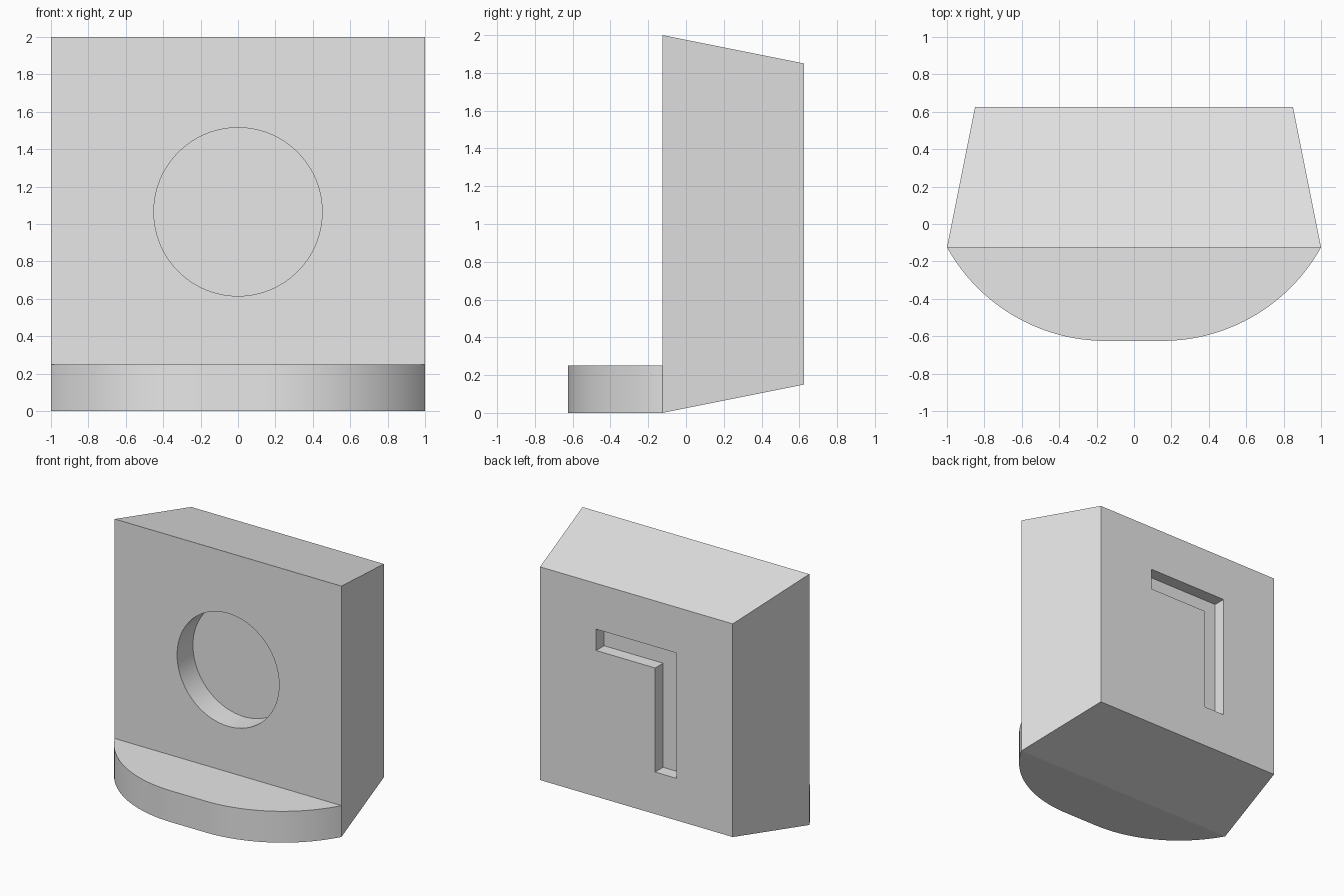
import bpy
import bmesh
import math
from mathutils import Matrix, Vector

old = bpy.data.objects.get("Cube")
if old:
    bpy.data.objects.remove(old, do_unlink=True)

# Single plain grey
grey = bpy.data.materials.new("plain_grey")
grey.use_nodes = True
grey.diffuse_color = (0.8, 0.8, 0.8, 1)
grey.node_tree.nodes["Principled BSDF"].inputs["Base Color"].default_value = (0.8, 0.8, 0.8, 1)

FRONT, BACK = -0.125, 0.625   # y of the block's front and back faces


def finish(name, bm):
    bmesh.ops.recalc_face_normals(bm, faces=bm.faces)
    mesh = bpy.data.meshes.new(name)
    bm.to_mesh(mesh)
    bm.free()
    mesh.materials.append(grey)
    obj = bpy.data.objects.new(name, mesh)
    bpy.context.collection.objects.link(obj)
    return obj


def prism(name, outline, offset):
    """Extrude a closed outline of 3D points along an offset."""
    bm = bmesh.new()
    face = bm.faces.new([bm.verts.new(p) for p in outline])
    top = bmesh.ops.extrude_face_region(bm, geom=[face])["geom"]
    verts = [v for v in top if isinstance(v, bmesh.types.BMVert)]
    bmesh.ops.translate(bm, verts=verts, vec=Vector(offset))
    return finish(name, bm)


def carve(target, cutter):
    """Cut a recess, then drop the cutter."""
    cutter.hide_render = True
    mod = target.modifiers.new("recess", 'BOOLEAN')
    mod.operation = 'DIFFERENCE'
    mod.solver = 'EXACT'
    mod.object = cutter
    bpy.context.view_layer.objects.active = target
    bpy.ops.object.modifier_apply(modifier=mod.name)
    bpy.data.objects.remove(cutter, do_unlink=True)


def smooth(obj):
    bpy.ops.object.select_all(action='DESELECT')
    obj.select_set(True)
    bpy.context.view_layer.objects.active = obj
    bpy.ops.object.shade_smooth_by_angle(angle=math.radians(25))


# Main block, tapering towards the back
bm = bmesh.new()
bmesh.ops.create_cube(bm, size=2)
for v in bm.verts:
    scale = 0.85 if v.co.y > 0 else 1
    v.co = (v.co.x * scale, BACK if v.co.y > 0 else FRONT, 1 + v.co.z * scale)
block = finish("block", bm)

# Round recess in the front, 0.2 deep
bm = bmesh.new()
bmesh.ops.create_cone(bm, cap_ends=True, segments=96, radius1=0.45, radius2=0.45, depth=0.4,
                      matrix=Matrix.Translation((0, FRONT, 1.065)) @ Matrix.Rotation(math.pi / 2, 4, 'X'))
carve(block, finish("round_cutter", bm))

# Angled slot in the back, 0.1 deep
slot = [(0.355, 1.485), (-0.355, 1.485), (-0.355, 0.485),
        (-0.165, 0.485), (-0.165, 1.315), (0.355, 1.315)]
carve(block, prism("slot_cutter", [(x, BACK - 0.1, z) for x, z in slot], (0, 0.2, 0)))
smooth(block)

# Bowed base step: two arcs joined by a short straight front
flat, depth, steps = 0.15, 0.5, 32
radius = ((1 - flat) ** 2 + depth ** 2) / (2 * depth)
sweep = math.asin((1 - flat) / radius)
arc = [(flat + radius * math.sin(sweep * i / steps),
        FRONT - depth + radius * (1 - math.cos(sweep * i / steps)), 0) for i in range(steps + 1)]
mirrored = [(-x, y, z) for x, y, z in reversed(arc)]
smooth(prism("base_step", mirrored + arc, (0, 0, 0.25)))
